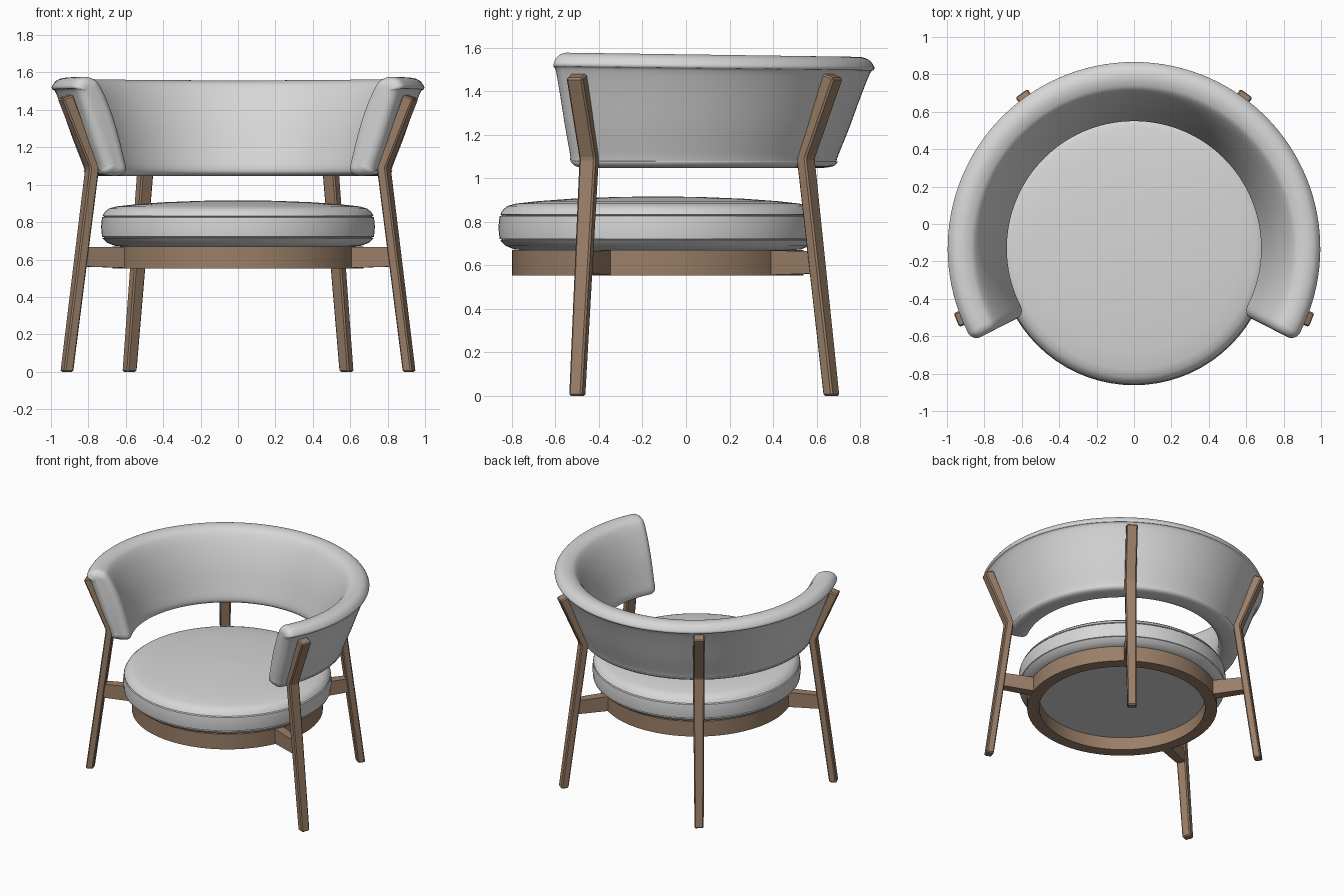
import bpy, bmesh, math
from mathutils import Vector

if "Cube" in bpy.data.objects:
    bpy.data.objects.remove(bpy.data.objects["Cube"])

CY = -0.13                      # common centre of seat, frame and backrest
LEG_ANGLES = {"front_right": -22, "back_right": 54, "back_left": 126, "front_left": 202}


def material(name, rgb):
    m = bpy.data.materials.new(name)
    m.diffuse_color = (*rgb, 1)
    m.use_nodes = True
    m.node_tree.nodes["Principled BSDF"].inputs["Base Color"].default_value = m.diffuse_color
    return m


FABRIC = material("light grey fabric", (0.68, 0.68, 0.68))
WOOD = material("brown wood", (0.325, 0.212, 0.138))


def polar(r, a, z):
    return Vector((r * math.cos(a), CY + r * math.sin(a), z))


def finish(name, bm, mat, angle=None):
    bmesh.ops.remove_doubles(bm, verts=bm.verts, dist=1e-5)
    bmesh.ops.recalc_face_normals(bm, faces=bm.faces)
    me = bpy.data.meshes.new(name)
    bm.to_mesh(me)
    bm.free()
    me.materials.append(mat)
    ob = bpy.data.objects.new(name, me)
    bpy.context.collection.objects.link(ob)
    if angle:
        bpy.ops.object.select_all(action='DESELECT')
        ob.select_set(True)
        bpy.context.view_layer.objects.active = ob
        bpy.ops.object.shade_smooth_by_angle(angle=math.radians(angle))
    return ob


def skin(bm, rings, loop=False, closed=True, caps=False):
    """Join rings of points with quads."""
    vs = [[bm.verts.new(p) for p in ring] for ring in rings]
    n = len(vs[0])
    for i in range(len(vs) if loop else len(vs) - 1):
        a, b = vs[i], vs[(i + 1) % len(vs)]
        for j in range(n if closed else n - 1):
            k = (j + 1) % n
            bm.faces.new((a[j], a[k], b[k], b[j]))
    if caps:
        bm.faces.new(vs[0])
        bm.faces.new(vs[-1])


def lathe(name, profile, mat, closed, angle, steps=72):
    bm = bmesh.new()
    rings = [[polar(r, 2 * math.pi * i / steps, z) for r, z in profile] for i in range(steps)]
    skin(bm, rings, loop=True, closed=closed)
    return finish(name, bm, mat, angle)


def smooth_loop(pts, sub=4):
    """Closed Catmull-Rom curve through the points."""
    pts, out = [Vector(p) for p in pts], []
    n = len(pts)
    for i in range(n):
        a, b, c, d = (pts[(i + k) % n] for k in (-1, 0, 1, 2))
        for s in range(sub):
            t = s / sub
            out.append(0.5 * (2 * b + (c - a) * t + (2 * a - 5 * b + 4 * c - d) * t * t
                              + (3 * b - a - 3 * c + d) * t ** 3))
    return out


# Seat cushion: domed top, two seam grooves round the side
lathe("seat_cushion", [
    (0.0005, 0.668), (0.60, 0.668), (0.66, 0.674), (0.70, 0.69), (0.724, 0.714),
    (0.714, 0.718), (0.727, 0.722), (0.732, 0.775), (0.727, 0.826),
    (0.714, 0.830), (0.724, 0.834), (0.712, 0.855), (0.69, 0.873), (0.65, 0.884),
    (0.55, 0.895), (0.40, 0.906), (0.20, 0.914), (0.0005, 0.917)], FABRIC, False, 40)

# Round wooden frame and the panel inside it
lathe("seat_frame_ring", [(0.585, 0.553), (0.67, 0.553), (0.67, 0.670), (0.585, 0.670)],
      WOOD, True, 30)
lathe("seat_underside_panel", [(0.0005, 0.65), (0.59, 0.65), (0.59, 0.667), (0.0005, 0.667)],
      FABRIC, False, 30)

# Backrest: padded section swept round, with rounded ends
section = smooth_loop([
    (0.74, 1.047), (0.695, 1.055), (0.68, 1.085), (0.697, 1.16), (0.745, 1.32),
    (0.80, 1.45), (0.845, 1.525), (0.88, 1.549), (0.925, 1.557), (0.968, 1.545),
    (0.994, 1.515), (0.993, 1.497), (0.977, 1.484), (0.935, 1.38), (0.88, 1.23),
    (0.824, 1.09), (0.826, 1.075), (0.805, 1.055)])
CORE_A, CORE_B = Vector((0.755, 1.115)), Vector((0.915, 1.485))   # middle line of the padding
ROUND, END = 0.05, math.radians(-27)


def section_ring(a, inset, push):
    ring = []
    axis = CORE_B - CORE_A
    for p in section:
        t = min(1, max(0, (p - CORE_A).dot(axis) / axis.length_squared))
        to_core = CORE_A + axis * t - p
        q = p + to_core * min(0.85, inset / to_core.length)
        v = polar(q.x, a + push / q.x, q.y)
        v.z += 0.014 * (0.87 - v.y) * (v.z - 1.05) / 0.5     # top rises a little to the front
        ring.append(v)
    return ring


rings = []
turns = [math.pi / 2 * k / 6 for k in range(6, 0, -1)]
for t in turns:
    rings.append(section_ring(END, ROUND * (1 - math.cos(t)), -ROUND * math.sin(t)))
for i in range(81):
    rings.append(section_ring(END + (math.pi - 2 * END) * i / 80, 0, 0))
for t in reversed(turns):
    rings.append(section_ring(math.pi - END, ROUND * (1 - math.cos(t)), ROUND * math.sin(t)))
bm = bmesh.new()
skin(bm, rings, caps=True)
finish("backrest_cushion", bm, FABRIC, 40)


# Bent legs and the rails joining them to the frame
def radial_bar(name, a, stations, bevel=0):
    """Bar in the radial plane; stations are four-corner sections (r, z, r, z, width)."""
    side = Vector((-math.sin(a), math.cos(a), 0))
    bm = bmesh.new()
    rings = []
    for r0, z0, r1, z1, w in stations:
        p, q, s = polar(r0, a, z0), polar(r1, a, z1), side * w / 2
        rings.append([p - s, q - s, q + s, p + s])
    skin(bm, rings, caps=True)
    ob = finish(name, bm, WOOD)
    if bevel:
        mod = ob.modifiers.new("softened edges", 'BEVEL')
        mod.width = bevel
        mod.segments = 1


for label, deg in LEG_ANGLES.items():
    a = math.radians(deg)
    radial_bar(label + "_leg", a, [
        (0.960, 0.0, 1.014, 0.0, 0.064),
        (0.812, 1.105, 0.868, 1.09, 0.080),
        (0.965, 1.482, 1.027, 1.460, 0.080)], 0.008)
    radial_bar(label + "_rail", a, [
        (0.64, 0.555, 0.64, 0.668, 0.072),
        (0.91, 0.563, 0.895, 0.666, 0.060)])
